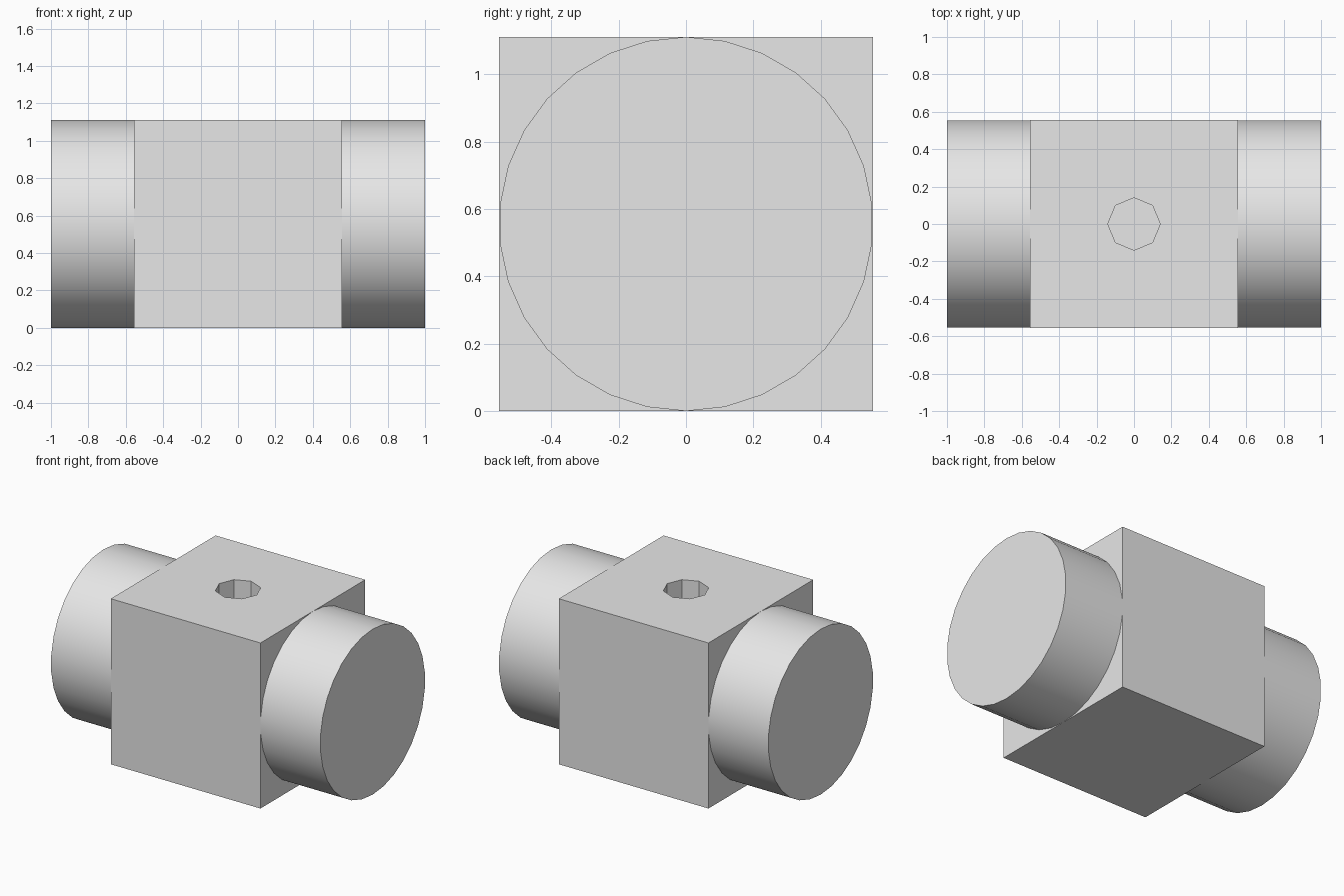
import bpy, bmesh
from math import sin, cos, radians, tau
from mathutils import Vector

default = bpy.data.objects.get("Cube")
if default:
    bpy.data.objects.remove(default, do_unlink=True)

HALF = 1 / 1.8          # half the block, also the stud radius
HOLE_RADIUS = 0.14
HOLE_DEPTH = HALF

grey = bpy.data.materials.new("plain grey")
grey.use_nodes = True
grey.diffuse_color = (0.8, 0.8, 0.8, 1)
grey.node_tree.nodes["Principled BSDF"].inputs["Base Color"].default_value = (0.8, 0.8, 0.8, 1)


def add_object(name, bm):
    bmesh.ops.recalc_face_normals(bm, faces=bm.faces)
    mesh = bpy.data.meshes.new(name)
    bm.to_mesh(mesh)
    bm.free()
    mesh.materials.append(grey)
    obj = bpy.data.objects.new(name, mesh)
    bpy.context.collection.objects.link(obj)
    return obj


def prism(name, sides, radius, start, axis, u, v, length, open_start=False):
    """Extrude a regular polygon, with its first corner on v, along axis."""
    bm = bmesh.new()
    angles = [tau * i / sides for i in range(sides)]
    ring = [bm.verts.new(start + radius * (u * sin(a) + v * cos(a))) for a in angles]
    base = bm.faces.new(ring)
    result = bmesh.ops.extrude_face_region(bm, geom=[base], use_keep_orig=True)
    moved = [g for g in result["geom"] if isinstance(g, bmesh.types.BMVert)]
    bmesh.ops.translate(bm, verts=moved, vec=axis * length)
    if open_start:
        bmesh.ops.delete(bm, geom=[base], context="FACES_ONLY")
    return add_object(name, bm)


X, Y, Z = Vector((1, 0, 0)), Vector((0, 1, 0)), Vector((0, 0, 1))
middle = Z * HALF

# Central block
bm = bmesh.new()
bmesh.ops.create_cube(bm, size=2 * HALF)
bmesh.ops.translate(bm, verts=bm.verts, vec=middle)
block = add_object("center_block", bm)

# Blind eight-sided hole in the top
cutter = prism("hole_cutter", 8, HOLE_RADIUS, Z * (2 * HALF - HOLE_DEPTH),
               Z, X, Y, HOLE_DEPTH + 0.1)
cutter.hide_render = True
cut = block.modifiers.new("hole", "BOOLEAN")
cut.operation = "DIFFERENCE"
cut.solver = "EXACT"
cut.object = cutter
bpy.context.view_layer.objects.active = block
bpy.ops.object.modifier_apply(modifier=cut.name)
bpy.data.objects.remove(cutter, do_unlink=True)

# Round studs on both sides
for name, side in (("left_stud", 1), ("right_stud", -1)):
    stud = prism(name, 30, HALF, middle + X * side * HALF, X * side, Y, Z,
                 1 - HALF, open_start=True)
    bpy.ops.object.select_all(action="DESELECT")
    stud.select_set(True)
    bpy.context.view_layer.objects.active = stud
    bpy.ops.object.shade_smooth_by_angle(angle=radians(30))
